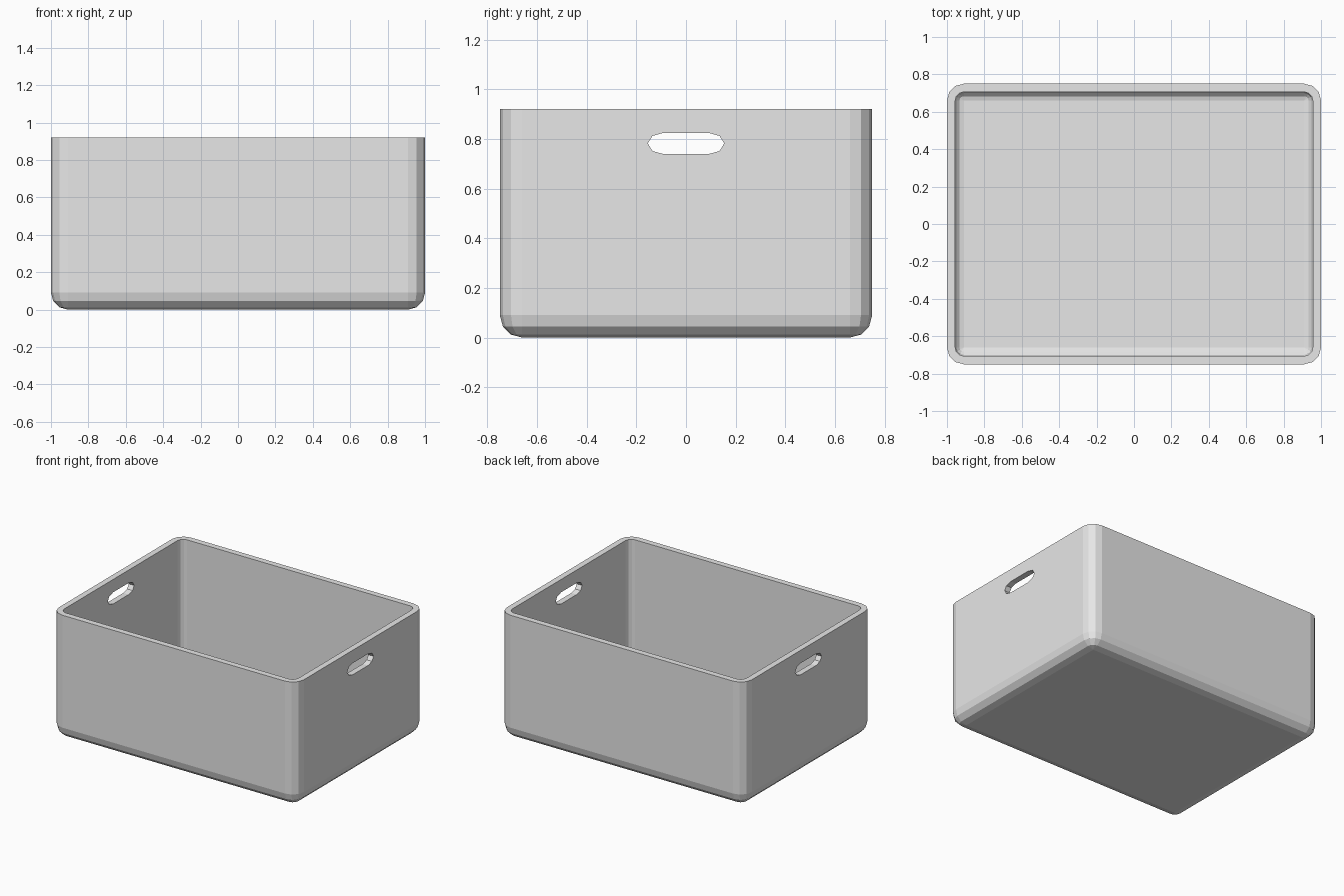
import bpy, bmesh, math

if "Cube" in bpy.data.objects:
    bpy.data.objects.remove(bpy.data.objects["Cube"])

HX, HY, H = 1.0, 0.75, 0.92      # half width, half depth, height
R, WALL, SEG = 0.09, 0.044, 3    # outer rounding, wall thickness, rounding steps

grey = bpy.data.materials.new("light grey")
grey.diffuse_color = (0.8, 0.8, 0.8, 1)
grey.use_nodes = True
grey.node_tree.nodes["Principled BSDF"].inputs["Base Color"].default_value = grey.diffuse_color


def new_object(name, bm):
    bmesh.ops.recalc_face_normals(bm, faces=bm.faces)
    mesh = bpy.data.meshes.new(name)
    bm.to_mesh(mesh)
    bm.free()
    mesh.materials.append(grey)
    obj = bpy.data.objects.new(name, mesh)
    bpy.context.collection.objects.link(obj)
    return obj


def ring(bm, inset, radius, z):
    """Rounded rectangle of vertices at height z."""
    verts = []
    cx, cy = HX - inset - radius, HY - inset - radius
    for q, (sx, sy) in enumerate(((1, 1), (-1, 1), (-1, -1), (1, -1))):
        for i in range(SEG + 1):
            a = math.radians(90) * (q + i / SEG)
            verts.append(bm.verts.new((sx * cx + radius * math.cos(a),
                                       sy * cy + radius * math.sin(a), z)))
    return verts


def shell_rings(bm, offset):
    """Rings from the rim down to the flat bottom, offset inwards."""
    r = R - offset
    rings = [ring(bm, offset, r, H)]
    for i in range(SEG + 1):
        a = math.radians(90) * i / SEG
        rings.append(ring(bm, offset + r * (1 - math.cos(a)),
                          r * math.cos(a), R - r * math.sin(a)))
    return rings


# Tub: outer skin, rim and inner skin as one closed shell
bm = bmesh.new()
outer, inner = shell_rings(bm, 0), shell_rings(bm, WALL)
loops = outer[::-1] + inner
for lo, hi in zip(loops, loops[1:]):
    n = len(lo)
    for i in range(n):
        j = (i + 1) % n
        bm.faces.new((lo[i], lo[j], hi[j], hi[i]))
bm.faces.new(outer[-1])
bm.faces.new(inner[-1])
bmesh.ops.remove_doubles(bm, verts=bm.verts, dist=1e-4)
tub = new_object("storage_tub", bm)

# Handle cutter: a long slot with rounded ends, running through both side walls
bm = bmesh.new()
slot = []
for q, (sy, sz) in enumerate(((1, 1), (-1, 1), (-1, -1), (1, -1))):
    for i in range(3):
        a = math.radians(90) * (q + i / 2)
        slot.append(bm.verts.new((-1.2, sy * 0.09 + 0.064 * math.cos(a),
                                  0.782 + 0.043 * math.sin(a))))
bmesh.ops.remove_doubles(bm, verts=bm.verts, dist=1e-4)
face = bm.faces.new([v for v in slot if v.is_valid])
ext = bmesh.ops.extrude_face_region(bm, geom=[face])
bmesh.ops.translate(bm, vec=(2.4, 0, 0),
                    verts=[g for g in ext["geom"] if isinstance(g, bmesh.types.BMVert)])
cutter = new_object("handle_cutter", bm)
cutter.hide_render = True

# Cut the handle holes, then drop the cutter
mod = tub.modifiers.new("handle_holes", 'BOOLEAN')
mod.operation = 'DIFFERENCE'
mod.solver = 'EXACT'
mod.object = cutter
bpy.context.view_layer.objects.active = tub
tub.select_set(True)
bpy.ops.object.modifier_apply(modifier=mod.name)
bpy.data.objects.remove(cutter, do_unlink=True)
